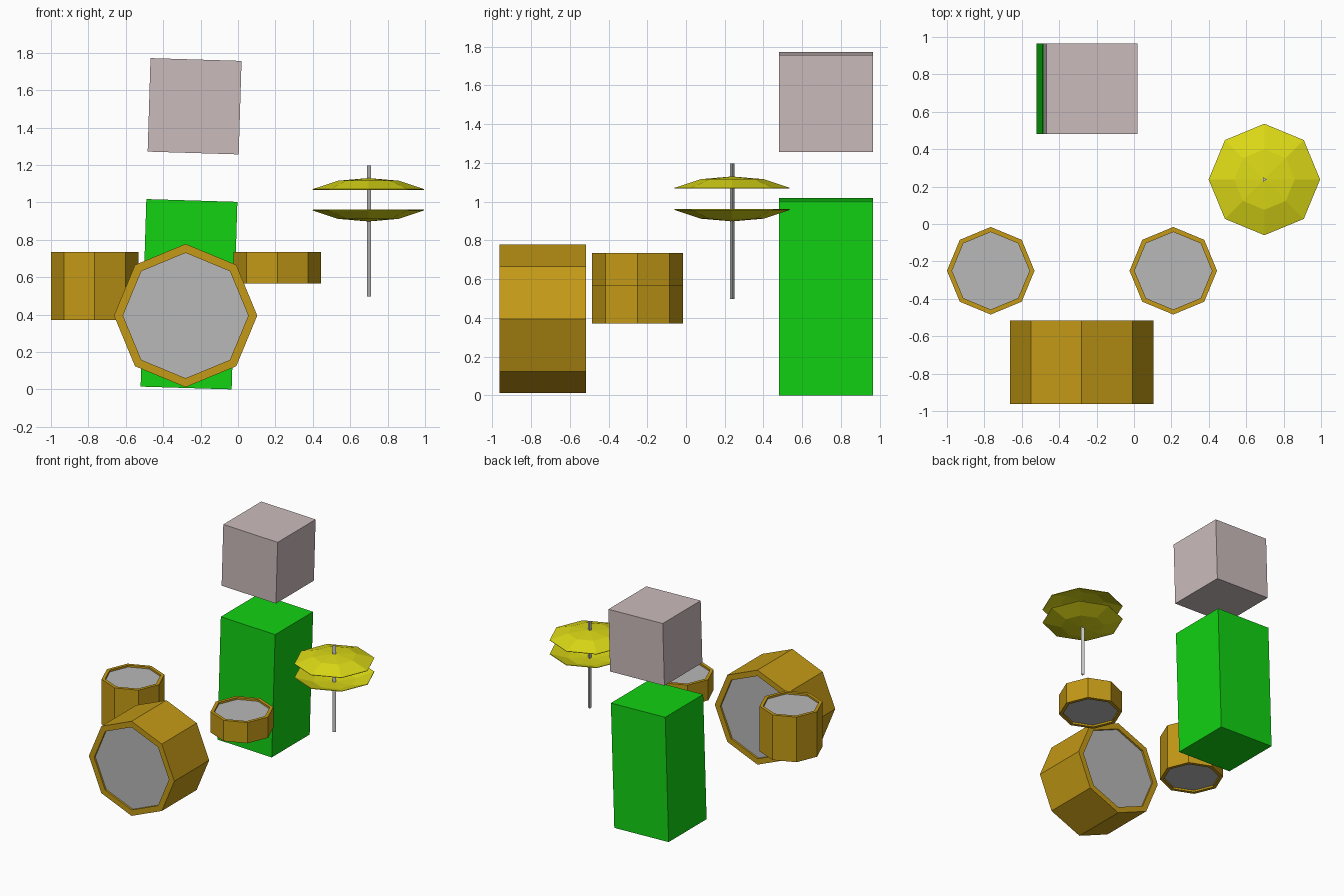
import bpy, bmesh
from math import radians, pi, cos, sin
from mathutils import Matrix

if "Cube" in bpy.data.objects:
    bpy.data.objects.remove(bpy.data.objects["Cube"])


def material(name, rgb):
    m = bpy.data.materials.new(name)
    m.diffuse_color = (*rgb, 1)
    m.use_nodes = True
    m.node_tree.nodes["Principled BSDF"].inputs["Base Color"].default_value = m.diffuse_color
    return m


WOOD = material("amber_wood", (0.55, 0.32, 0.008))
SKIN = material("drum_skin", (0.48, 0.48, 0.48))
YELLOW = material("yellow", (0.72, 0.70, 0.008))
GREEN = material("green", (0.006, 0.65, 0.006))
PINK = material("pale_pink", (0.6, 0.5, 0.5))


def add_object(name, bm, mats, location, rotation=(0, 0, 0)):
    bmesh.ops.recalc_face_normals(bm, faces=bm.faces)
    mesh = bpy.data.meshes.new(name)
    bm.to_mesh(mesh)
    bm.free()
    ob = bpy.data.objects.new(name, mesh)
    for m in mats:
        mesh.materials.append(m)
    ob.location, ob.rotation_euler = location, rotation
    bpy.context.collection.objects.link(ob)
    return ob


def ring(bm, r, z, n=8):
    return [bm.verts.new((r * cos(2 * pi * i / n), r * sin(2 * pi * i / n), z)) for i in range(n)]


def bridge(bm, a, b):
    for i in range(len(a)):
        j = (i + 1) % len(a)
        bm.faces.new((a[i], a[j], b[j], b[i]))


def drum(name, radius, inner, depth, location, rotation=(0, 0, 0), recess=0.015):
    # octagonal shell with a hoop and a recessed skin at both ends
    bm = bmesh.new()
    h = depth / 2
    profile = [(inner, -h + recess), (inner, -h), (radius, -h),
               (radius, h), (inner, h), (inner, h - recess)]
    rings = [ring(bm, r, z) for r, z in profile]
    for a, b in zip(rings, rings[1:]):
        bridge(bm, a, b)
    for end in (rings[0], rings[-1]):
        bm.faces.new(end).material_index = 1
    add_object(name, bm, [WOOD, SKIN], location, rotation)


def cymbal(name, rim_z, up):
    # shallow eight-sided dish, thin shell
    bm = bmesh.new()
    outer, mid = ring(bm, 0.298, 0), ring(bm, 0.162, up * 0.045)
    apex = bm.verts.new((0, 0, up * 0.059))
    bridge(bm, outer, mid)
    for i in range(8):
        bm.faces.new((mid[i], mid[(i + 1) % 8], apex))
    ob = add_object(name, bm, [YELLOW], (0.697, 0.238, rim_z))
    mod = ob.modifiers.new("thickness", "SOLIDIFY")
    mod.thickness = 0.004


def block(name, mat, size, location):
    bm = bmesh.new()
    bmesh.ops.create_cube(bm, size=1, matrix=Matrix.Diagonal((*size, 1)))
    add_object(name, bm, [mat], location, (0, radians(1.75), 0))


# drums
drum("bass_drum", 0.383, 0.335, 0.447, (-0.28, -0.739, 0.395), (pi / 2, 0, 0))
drum("floor_tom", 0.234, 0.207, 0.365, (-0.766, -0.25, 0.553))
drum("snare_drum", 0.234, 0.207, 0.168, (0.21, -0.25, 0.65))

# cymbal pair on a three-sided stand
cymbal("top_cymbal", 1.071, 1)
cymbal("bottom_cymbal", 0.957, -1)
bm = bmesh.new()
low, high = ring(bm, 0.014, -0.35, 3), ring(bm, 0.014, 0.35, 3)
bridge(bm, low, high)
bm.faces.new(low)
bm.faces.new(high)
add_object("cymbal_stand", bm, [], (0.697, 0.238, 0.848))

# drummer: slightly leaning body and floating head
block("drummer_body", GREEN, (0.487, 0.486, 1.003), (-0.262, 0.723, 0.509))
block("drummer_head", PINK, (0.487, 0.486, 0.5), (-0.232, 0.723, 1.514))
